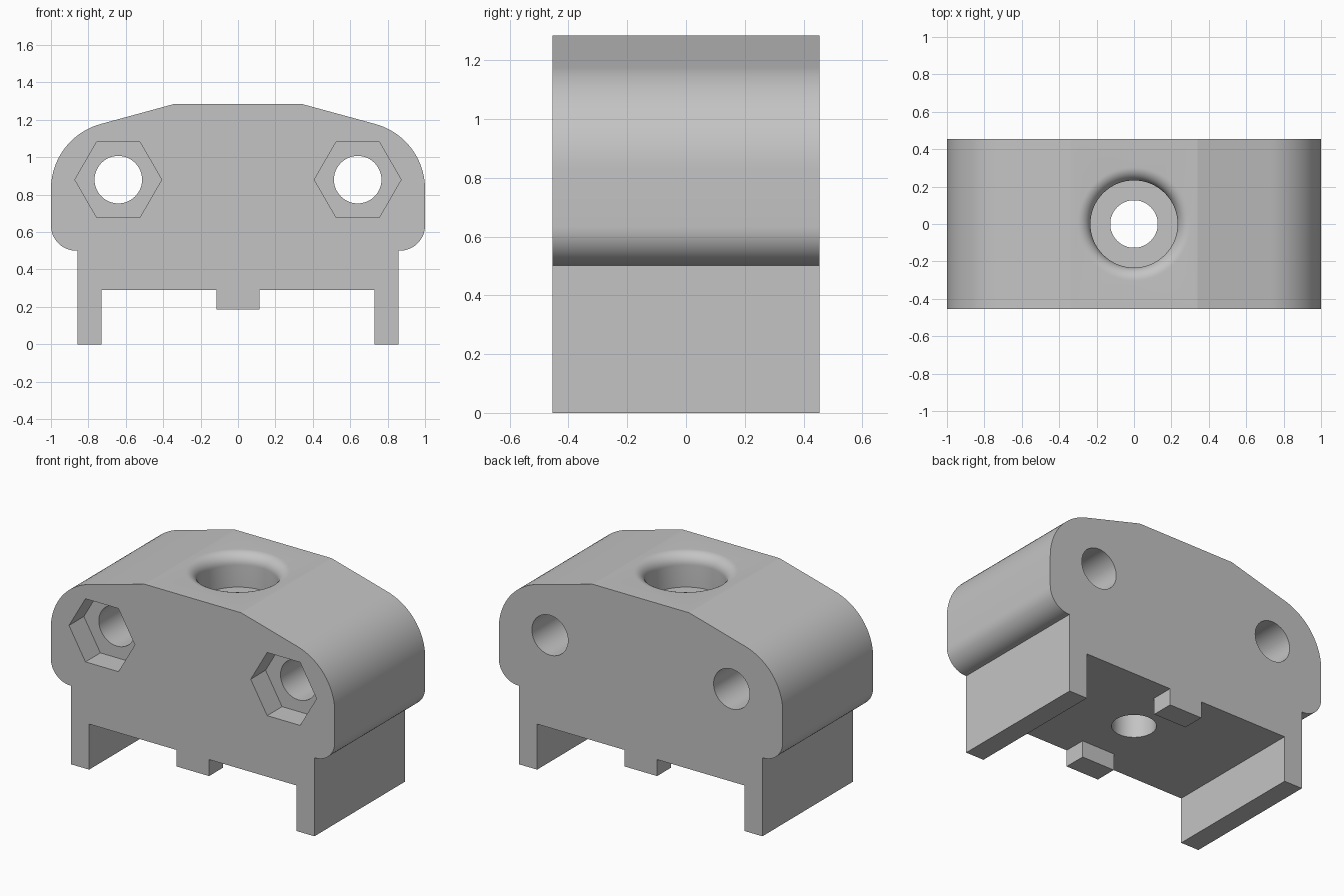
import bpy, bmesh
from math import sin, cos, pi, radians
from mathutils import Matrix, Vector

if "Cube" in bpy.data.objects:
    bpy.data.objects.remove(bpy.data.objects["Cube"], do_unlink=True)

DEPTH = 0.455          # half thickness
TOP = 1.285
HOLE_X, HOLE_Z = 0.64, 0.88

grey = bpy.data.materials.new("plain grey")
grey.use_nodes = True
colour = (0.55, 0.55, 0.55, 1)
grey.diffuse_color = colour
grey.node_tree.nodes["Principled BSDF"].inputs["Base Color"].default_value = colour


def finish(bm, name):
    bmesh.ops.recalc_face_normals(bm, faces=bm.faces)
    mesh = bpy.data.meshes.new(name)
    bm.to_mesh(mesh)
    bm.free()
    mesh.materials.append(grey)
    obj = bpy.data.objects.new(name, mesh)
    bpy.context.collection.objects.link(obj)
    return obj


def arc(cx, cz, r, start, end, steps):
    angles = [radians(start + (end - start) * i / steps) for i in range(steps + 1)]
    return [(cx + r * cos(a), cz + r * sin(a)) for a in angles]


def extrude_profile(name, points, y0, y1):
    bm = bmesh.new()
    face = bm.faces.new([bm.verts.new((x, y0, z)) for x, z in points])
    moved = bmesh.ops.extrude_face_region(bm, geom=[face])["geom"]
    verts = [v for v in moved if isinstance(v, bmesh.types.BMVert)]
    bmesh.ops.translate(bm, verts=verts, vec=(0, y1 - y0, 0))
    return finish(bm, name)


def revolve(name, points, steps=64):
    bm = bmesh.new()
    verts = [bm.verts.new((r, 0, z)) for r, z in points]
    edges = [bm.edges.new(pair) for pair in zip(verts, verts[1:])]
    bmesh.ops.spin(bm, geom=verts + edges, axis=(0, 0, 1), cent=(0, 0, 0),
                   angle=2 * pi, steps=steps)
    bmesh.ops.remove_doubles(bm, verts=bm.verts, dist=1e-5)
    return finish(bm, name)


def cut(target, cutter):
    cutter.hide_render = True
    mod = target.modifiers.new("cut", "BOOLEAN")
    mod.operation, mod.solver, mod.object = "DIFFERENCE", "EXACT", cutter
    bpy.context.view_layer.objects.active = target
    bpy.ops.object.modifier_apply(modifier=mod.name)
    bpy.data.objects.remove(cutter, do_unlink=True)


# Bracket body: rounded shoulders, two legs and a small centre tab
half = [(0.34, TOP)]
half += arc(0.64, 0.83, 0.36, 75, 0, 20)
half += arc(0.865, 0.635, 0.135, 0, -90, 12)
half += [(0.857, 0.5), (0.857, 0), (0.73, 0), (0.73, 0.29), (0.115, 0.29), (0.115, 0.185)]
body = extrude_profile("bracket_body", half + [(-x, z) for x, z in reversed(half)],
                       -DEPTH, DEPTH)

# Leave the centre tab only at the front and back edges
gap = [(-0.3, 0.1), (0.3, 0.1), (0.3, 0.29), (-0.3, 0.29)]
cut(body, extrude_profile("tab_gap_cutter", gap, -0.315, 0.315))

# Bolt holes with hexagonal nut pockets in the front
for side in (-1, 1):
    cx = side * HOLE_X
    cut(body, extrude_profile("bolt_hole_cutter",
                              arc(cx, HOLE_Z, 0.127, 0, 360, 48)[:-1], -0.6, 0.6))
    cut(body, extrude_profile("nut_pocket_cutter",
                              arc(cx, HOLE_Z, 0.232, 0, 360, 6)[:-1], -0.6, -DEPTH + 0.15))

# Vertical counterbored hole with a rounded rim
rim = arc(0.303, TOP - 0.07, 0.07, 180, 90, 10)
bore = [(0, 0), (0.127, 0), (0.127, TOP - 0.21), (0.233, TOP - 0.21)]
cut(body, revolve("centre_bore_cutter", bore + rim + [(0.303, 1.4), (0, 1.4)]))

# Smooth the curves, keep the edges crisp
bpy.ops.object.select_all(action="DESELECT")
body.select_set(True)
bpy.context.view_layer.objects.active = body
bpy.ops.object.shade_smooth_by_angle(angle=radians(12))
